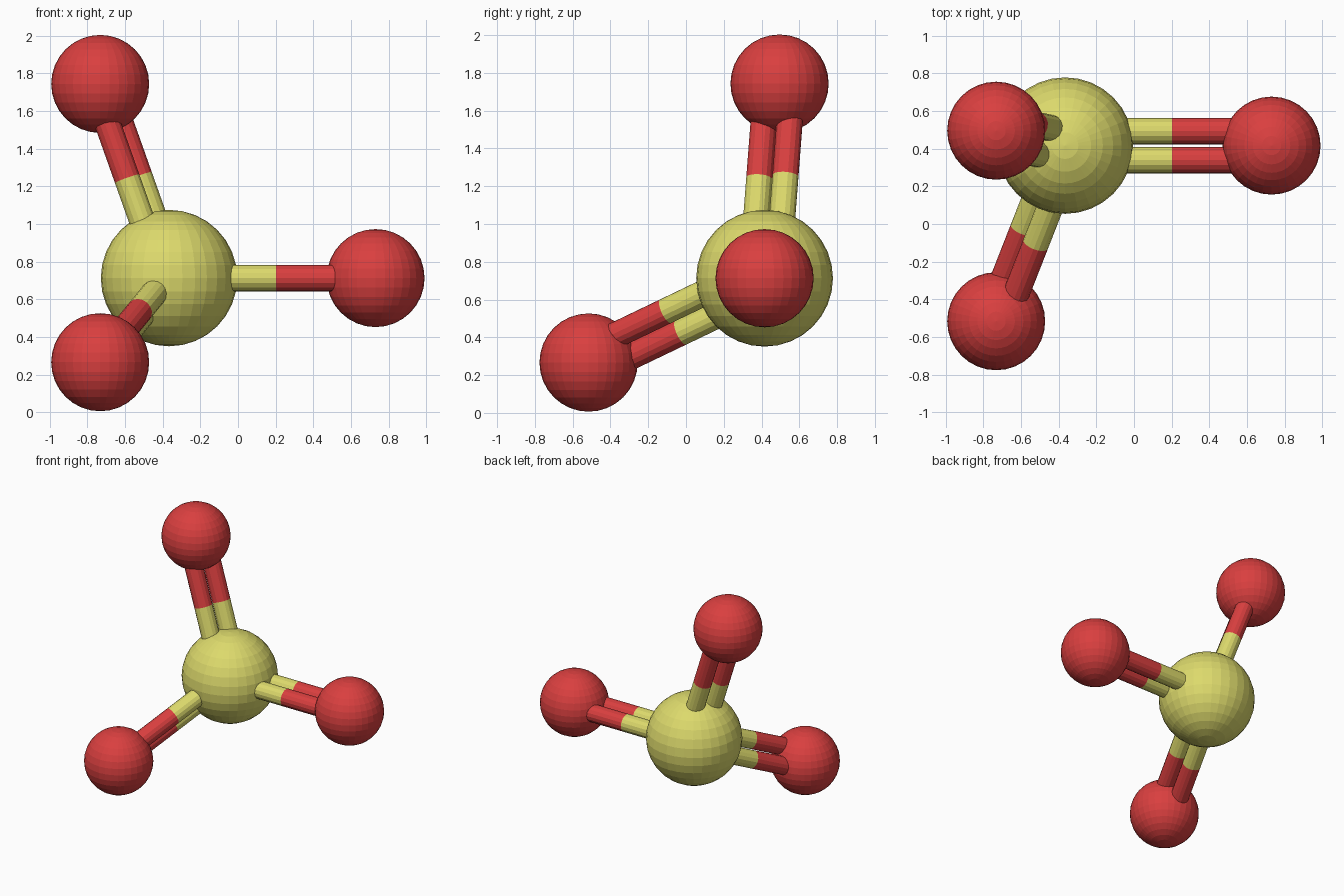
import bpy
from math import sin, cos, radians
from mathutils import Vector

if "Cube" in bpy.data.objects:
    bpy.data.objects.remove(bpy.data.objects["Cube"])

CENTRE = Vector((-0.366, 0.416, 0.713))
BOND = 1.096          # distance between ball centres
SPLIT = 0.568         # where the rod colour changes
GAP = 0.077           # rod offset from the bond axis
ROD_R = 0.07


def material(name, colour):
    mat = bpy.data.materials.new(name)
    mat.diffuse_color = colour
    mat.use_nodes = True
    mat.node_tree.nodes["Principled BSDF"].inputs["Base Color"].default_value = mat.diffuse_color
    return mat


yellow = material("yellow", (0.72, 0.70, 0.15, 1))
red = material("red", (0.70, 0.05, 0.05, 1))


def ball(name, pos, radius, mat):
    bpy.ops.mesh.primitive_uv_sphere_add(segments=32, ring_count=16, radius=radius, location=pos)
    ob = bpy.context.object
    ob.name = name
    ob.data.materials.append(mat)


def rod(name, a, b, mat):
    d = b - a
    bpy.ops.mesh.primitive_cylinder_add(vertices=16, radius=ROD_R, depth=d.length, location=(a + b) / 2)
    ob = bpy.context.object
    ob.name = name
    ob.rotation_mode = 'QUATERNION'
    ob.rotation_quaternion = d.to_track_quat('Z', 'Y')
    ob.data.materials.append(mat)


# Bond directions of a tetrahedron with one corner left empty:
# one along +x, two leaning back at 120 degrees to each other
bonds = [("right", Vector((1, 0, 0)), Vector((0, 1, 0)))]
for name, deg in (("top", 85.6), ("front", 205.6)):
    a = radians(deg)
    radial = Vector((0, cos(a), sin(a)))
    tangent = Vector((0, sin(a), -cos(a)))
    d = Vector((-0.3333, 0, 0)) + radial * 0.9428
    lift = Vector((0.9428, 0, 0)) + radial * 0.3333
    side = lift * sin(radians(27)) + tangent * cos(radians(27))
    bonds.append((name, d, side))

# Central ball
ball("central_ball", CENTRE, 0.362, yellow)

# Outer balls, each held by a pair of two-colour rods
for name, d, side in bonds:
    ball(name + "_ball", CENTRE + d * BOND, 0.26, red)
    for i, s in enumerate((-1, 1), 1):
        base = CENTRE + side * (GAP * s)
        rod(f"{name}_inner_rod_{i}", base + d * 0.2, base + d * SPLIT, yellow)
        rod(f"{name}_outer_rod_{i}", base + d * SPLIT, base + d * (BOND - 0.1), red)
